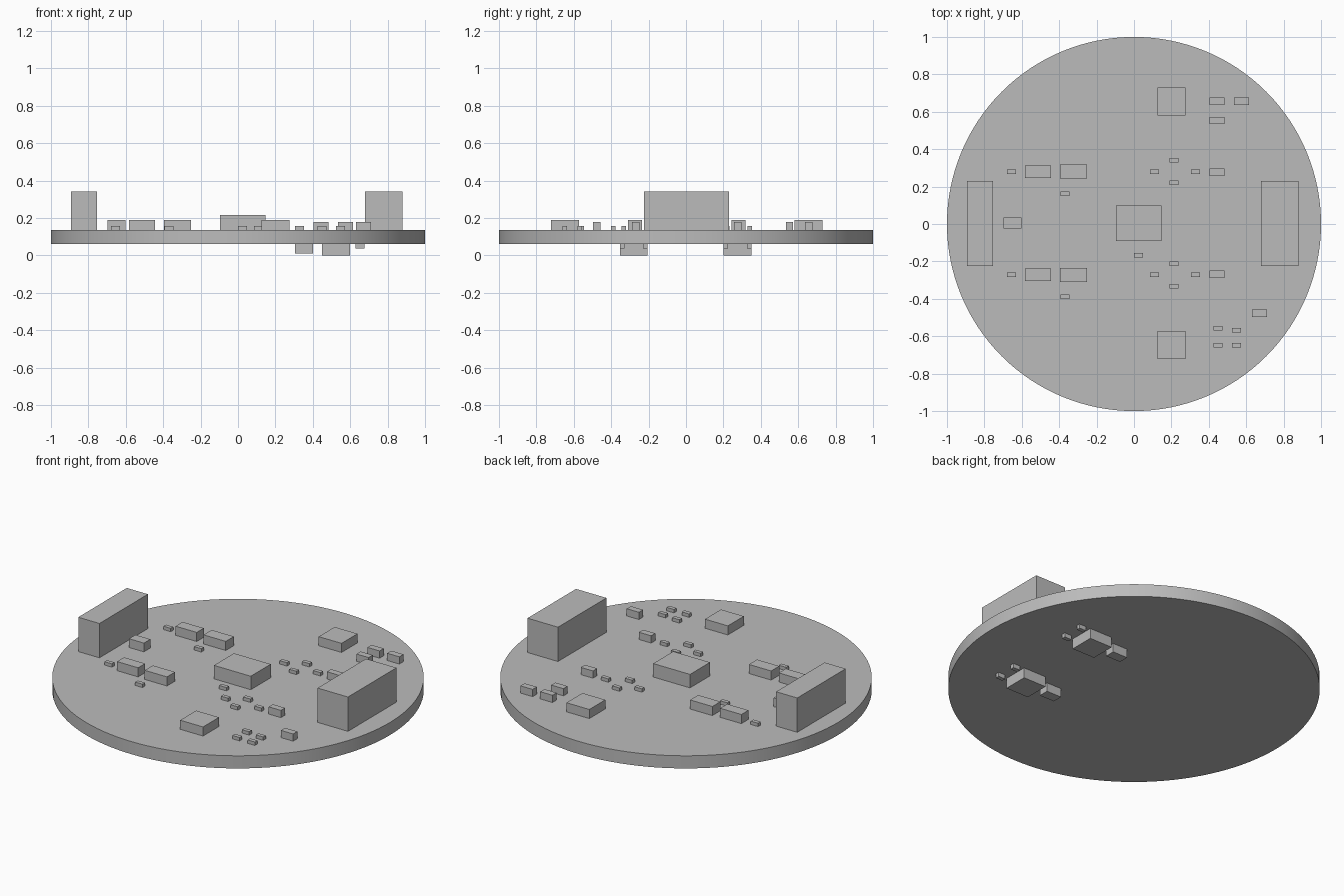
import bpy
import math

cube = bpy.data.objects.get("Cube")
if cube:
    bpy.data.objects.remove(cube, do_unlink=True)

grey = bpy.data.materials.new("plain grey")
grey.use_nodes = True
colour = (0.5, 0.5, 0.5, 1)
grey.diffuse_color = colour
grey.node_tree.nodes["Principled BSDF"].inputs["Base Color"].default_value = colour

BOTTOM, TOP = 0.061, 0.136


def block(name, x, y, size, height, below=False):
    """Rectangular component standing on the board, or hanging under it."""
    z = BOTTOM - height / 2 if below else TOP + height / 2
    bpy.ops.mesh.primitive_cube_add(size=1, location=(x, y, z))
    ob = bpy.context.object
    ob.name = name
    ob.scale = (size[0], size[1], height)
    bpy.ops.object.transform_apply(location=False, rotation=False, scale=True)
    ob.data.materials.append(grey)


# Round board
bpy.ops.mesh.primitive_cylinder_add(vertices=128, radius=1, depth=TOP - BOTTOM,
                                    location=(0, 0, (TOP + BOTTOM) / 2))
board = bpy.context.object
board.name = "round_board"
board.data.materials.append(grey)
bpy.ops.object.shade_smooth_by_angle(angle=math.radians(30))

# Tall connectors and main chip
block("right_connector", -0.823, 0.003, (0.139, 0.455), 0.204)
block("left_connector", 0.78, 0.003, (0.2, 0.455), 0.204)
block("main_chip", 0.026, 0.004, (0.242, 0.188), 0.08)
block("small_regulator", -0.65, 0.005, (0.098, 0.06), 0.052)

TINY, SMALL = (0.048, 0.024), (0.08, 0.039)

# Parts repeated on the front and back halves
for side, where in ((1, "back"), (-1, "front")):
    off = 0.004
    block(where + "_square_chip", 0.2, side * 0.65 + off, (0.15, 0.15), 0.054)
    block(where + "_outer_driver", -0.513, side * 0.275 + off, (0.139, 0.066), 0.054)
    block(where + "_inner_driver", -0.323, side * 0.276 + off, (0.146, 0.076), 0.054)
    block(where + "_capacitor", 0.444, side * 0.273 + off, SMALL, 0.043)
    for x, y in ((-0.654, 0.276), (-0.37, 0.276 + side * -0.118), (0.11, 0.276),
                 (0.215, 0.336), (0.215, 0.216), (0.33, 0.276)):
        if x == -0.37 and side < 0:
            y = 0.394
        block(where + "_resistor", x, side * y + off, TINY, 0.02)

    # Underside components
    y = side * 0.277 - 0.002
    block(where + "_under_chip", 0.525, y, (0.15, 0.148), BOTTOM, True)
    block(where + "_under_regulator", 0.353, y, (0.098, 0.06), 0.052, True)
    for shift in (-0.062, 0.062):
        block(where + "_under_resistor", 0.652, y + shift, (0.046, 0.024), 0.025, True)

# Single small parts
for x, y in ((0.445, 0.656), (0.575, 0.656), (0.445, 0.553), (0.67, -0.477)):
    block("edge_capacitor", x, y, SMALL, 0.043)
for x, y in ((0.024, -0.166), (0.448, -0.557), (0.548, -0.568),
             (0.448, -0.647), (0.548, -0.647)):
    block("edge_resistor", x, y, TINY, 0.02)
